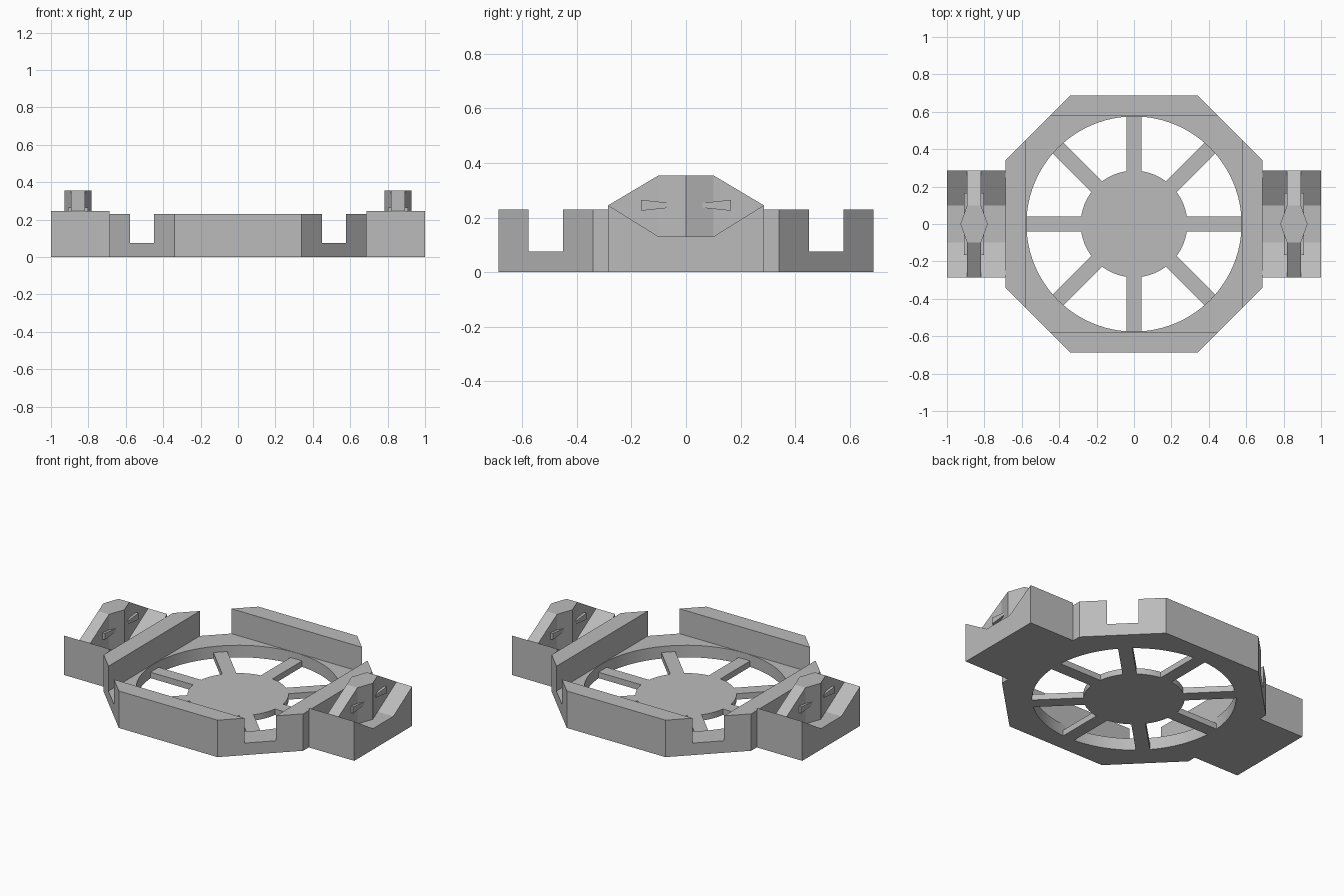
import bpy, bmesh, math

if "Cube" in bpy.data.objects:
    bpy.data.objects.remove(bpy.data.objects["Cube"])

grey = bpy.data.materials.new("grey plastic")
grey.diffuse_color = (0.5, 0.5, 0.5, 1)
grey.use_nodes = True
grey.node_tree.nodes["Principled BSDF"].inputs["Base Color"].default_value = grey.diffuse_color


def finish(name, bm, smooth=False):
    bmesh.ops.recalc_face_normals(bm, faces=bm.faces)
    me = bpy.data.meshes.new(name)
    bm.to_mesh(me)
    bm.free()
    me.materials.append(grey)
    ob = bpy.data.objects.new(name, me)
    bpy.context.collection.objects.link(ob)
    if smooth:
        bpy.ops.object.select_all(action='DESELECT')
        bpy.context.view_layer.objects.active = ob
        ob.select_set(True)
        bpy.ops.object.shade_smooth_by_angle(angle=math.radians(25))
    return ob


def loft(name, sections, smooth=False):
    """Skin a closed solid through equal-length loops of points."""
    bm = bmesh.new()
    rows = [[bm.verts.new(p) for p in s] for s in sections]
    n = len(rows[0])
    for a, b in zip(rows, rows[1:]):
        for i in range(n):
            j = (i + 1) % n
            bm.faces.new((a[i], a[j], b[j], b[i]))
    bm.faces.new(rows[0])
    bm.faces.new(rows[-1])
    return finish(name, bm, smooth)


def prism(name, outline, z0, z1, smooth=False):
    return loft(name, [[(x, y, z) for x, y in outline] for z in (z0, z1)], smooth)


# Octagonal base plate with a round opening
R, HALF, CUT = 0.575, 0.687, 1.027
angles = {2 * math.pi * i / 96 for i in range(96)}
corner = math.atan2(CUT - HALF, HALF)
for k in range(4):
    angles |= {k * math.pi / 2 + corner, (k + 1) * math.pi / 2 - corner}
bm = bmesh.new()
loops = []
for t in sorted(angles):
    c, s = math.cos(t), math.sin(t)
    r = min(HALF / max(abs(c), abs(s)), CUT / (abs(c) + abs(s)))
    loops.append([bm.verts.new((q * c, q * s, z))
                  for q, z in ((R, 0), (r, 0), (r, 0.075), (R, 0.075))])
for i, a in enumerate(loops):
    b = loops[(i + 1) % len(loops)]
    for k in range(4):
        m = (k + 1) % 4
        bm.faces.new((a[k], a[m], b[m], b[k]))
finish("base_ring", bm, True)

# Hub disc and eight spokes
prism("hub", [(0.285 * math.cos(2 * math.pi * i / 64), 0.285 * math.sin(2 * math.pi * i / 64))
              for i in range(64)], 0, 0.037, True)
for k in range(8):
    c, s = math.cos(k * math.pi / 4), math.sin(k * math.pi / 4)
    box = [(0.275, -0.04), (0.58, -0.04), (0.58, 0.04), (0.275, 0.04)]
    prism("spoke", [(x * c - y * s, x * s + y * c) for x, y in box], 0, 0.037)

# Four upright walls, mitred along the octagon corners
inner = 0.577
wall = [(inner, inner - CUT), (HALF, HALF - CUT), (HALF, CUT - HALF), (inner, CUT - inner)]
for k in range(4):
    c, s = round(math.cos(k * math.pi / 2)), round(math.sin(k * math.pi / 2))
    prism("wall", [(x * c - y * s, x * s + y * c) for x, y in wall], 0.075, 0.23)

# Side brackets: troughed block, faceted fin and small nubs
trough = [(-0.285, 0), (0.285, 0), (0.285, 0.245), (0.1, 0.13), (-0.1, 0.13), (-0.285, 0.245)]
for side in (-1, 1):
    loft("bracket_block", [[(side * x, y, z) for y, z in trough] for x in (0.687, 1.0)])
    cx = side * 0.855
    fin = [(-0.285, 0.037, 0.243, 0.245), (-0.1, 0.037, 0.13, 0.355), (0, 0.073, 0.13, 0.355),
           (0.1, 0.037, 0.13, 0.355), (0.285, 0.037, 0.243, 0.245)]
    loft("bracket_fin", [[(cx - w, y, lo), (cx + w, y, lo), (cx + w, y, hi), (cx - w, y, hi)]
                         for y, w, lo, hi in fin])
    for end in (-1, 1):
        loft("fin_nub", [[(cx - 0.053, end * y, 0.245 - h), (cx + 0.053, end * y, 0.245 - h),
                          (cx + 0.053, end * y, 0.245 + h), (cx - 0.053, end * y, 0.245 + h)]
                         for y, h in ((0.06, 0.009), (0.165, 0.02))])
